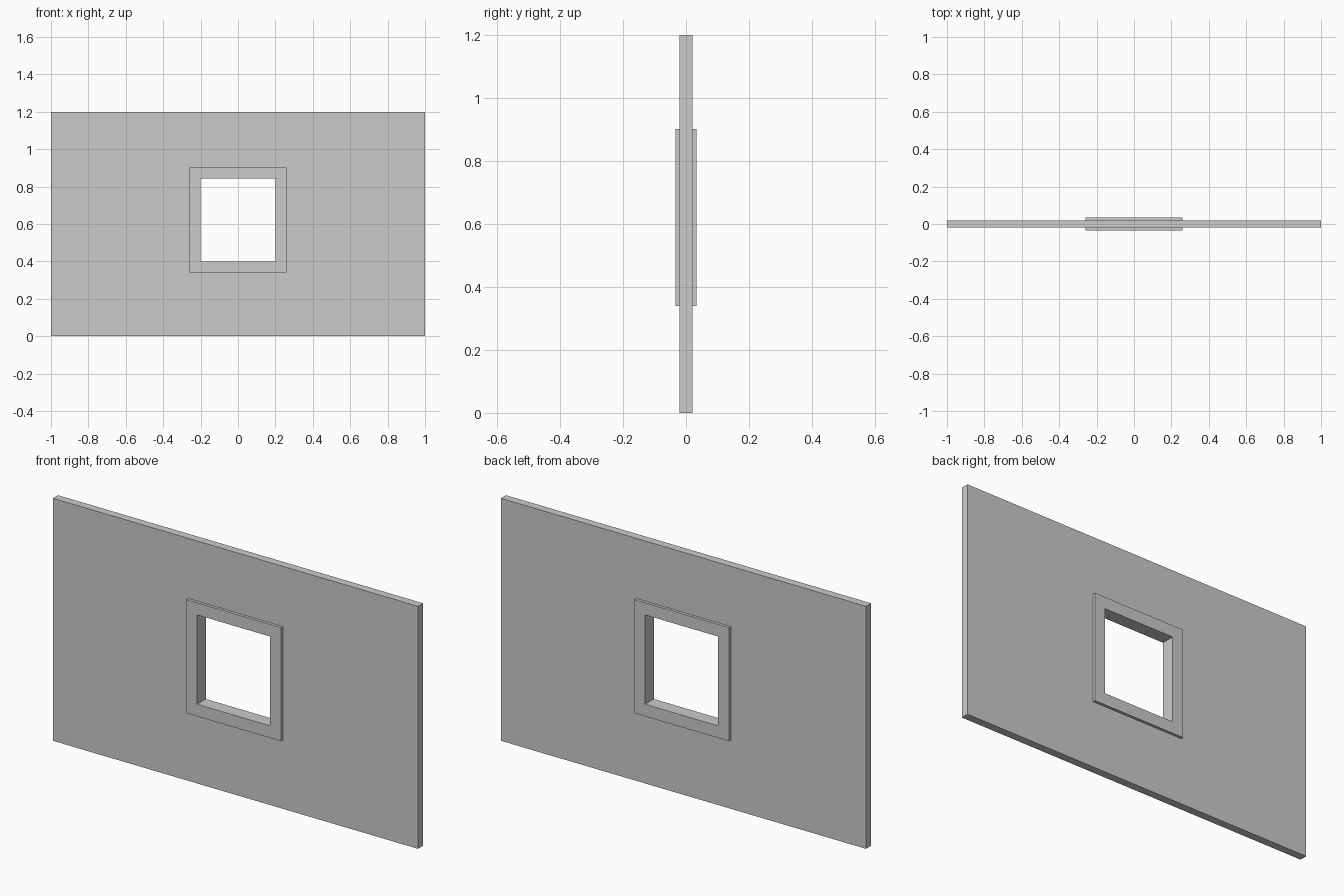
import bpy
import bmesh

cube = bpy.data.objects.get("Cube")
if cube:
    bpy.data.objects.remove(cube, do_unlink=True)

grey = bpy.data.materials.new("light_grey")
grey.use_nodes = True
colour = (0.6, 0.6, 0.6, 1)
grey.diffuse_color = colour
grey.node_tree.nodes["Principled BSDF"].inputs["Base Color"].default_value = colour


def rectangle(half_width, bottom, top):
    return [(-half_width, bottom), (half_width, bottom),
            (half_width, top), (-half_width, top)]


def pierced_panel(name, outer, inner, half_depth):
    """Upright rectangular panel with a rectangular opening through it."""
    bm = bmesh.new()
    loops = [[bm.verts.new((x, y, z)) for x, z in loop]
             for y in (-half_depth, half_depth) for loop in (outer, inner)]
    front_out, front_in, back_out, back_in = loops
    for a, b in ((front_out, front_in), (front_in, back_in),
                 (back_in, back_out), (back_out, front_out)):
        for i in range(4):
            j = (i + 1) % 4
            bm.faces.new((a[i], a[j], b[j], b[i]))
    bmesh.ops.recalc_face_normals(bm, faces=bm.faces)
    mesh = bpy.data.meshes.new(name)
    bm.to_mesh(mesh)
    bm.free()
    mesh.materials.append(grey)
    obj = bpy.data.objects.new(name, mesh)
    bpy.context.collection.objects.link(obj)
    return obj


frame_edge = rectangle(0.26, 0.34, 0.902)
opening = rectangle(0.2, 0.4, 0.842)

# Wall, cut to receive the frame
pierced_panel("wall", rectangle(1, 0, 1.2), frame_edge, 0.02)

# Window frame, standing proud on both sides
pierced_panel("window_frame", frame_edge, opening, 0.034)
